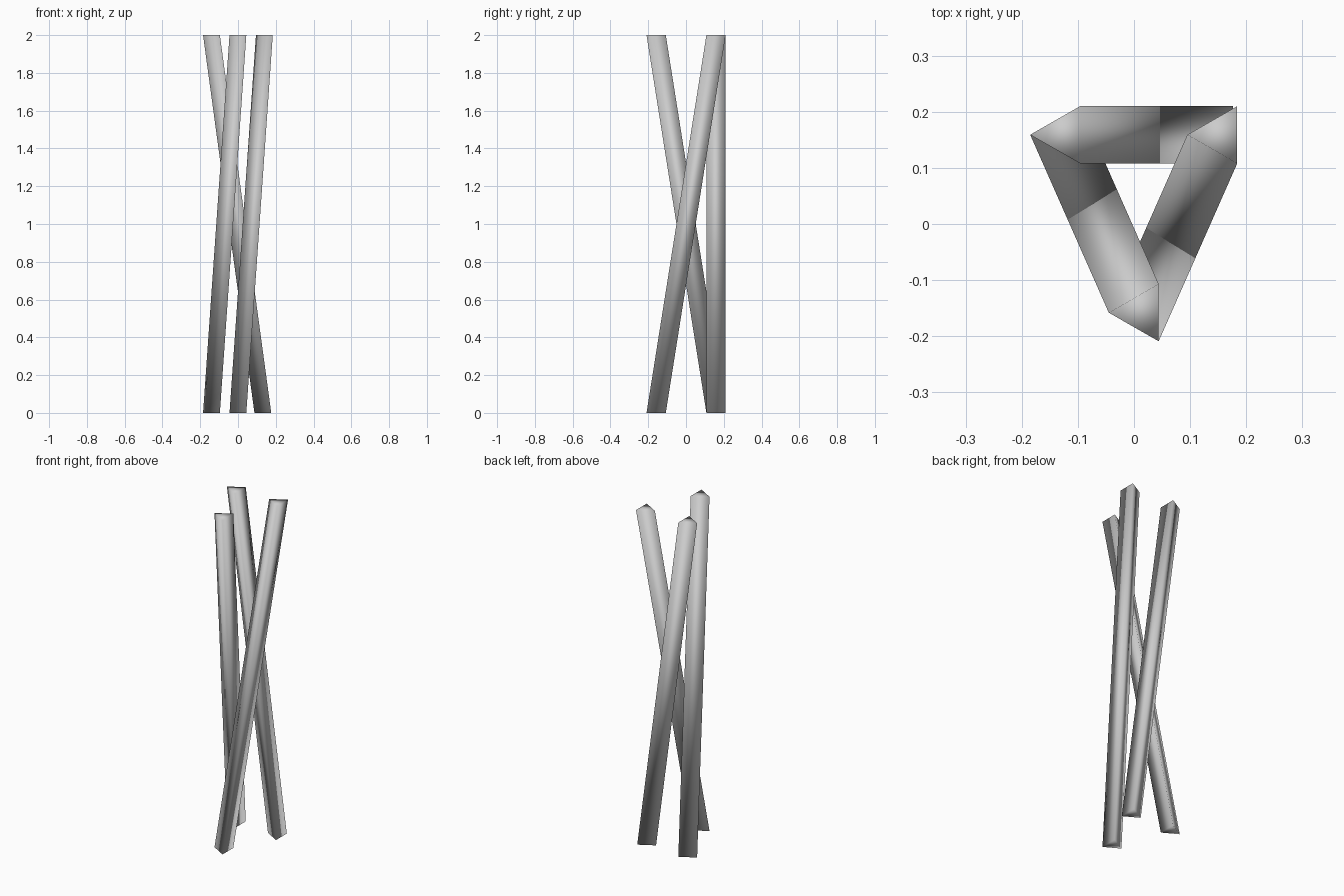
import bpy
import bmesh
from mathutils import Vector

if "Cube" in bpy.data.objects:
    bpy.data.objects.remove(bpy.data.objects["Cube"])

HEIGHT = 2.0
# triangular cross-section, apex pointing to -x
PROFILE = [(0, 0), (0.089, -0.051), (0.089, 0.051)]


def leaning_pole(name, bottom, top):
    """Triangular prism sheared from a floor point to a top point."""
    bm = bmesh.new()
    base = bm.faces.new([bm.verts.new((bottom[0] + x, bottom[1] + y, 0)) for x, y in PROFILE])
    result = bmesh.ops.extrude_face_region(bm, geom=[base], use_keep_orig=True)
    moved = [g for g in result["geom"] if isinstance(g, bmesh.types.BMVert)]
    shift = Vector((top[0] - bottom[0], top[1] - bottom[1], HEIGHT))
    bmesh.ops.translate(bm, verts=moved, vec=shift)
    bmesh.ops.recalc_face_normals(bm, faces=bm.faces)
    # soft shading all over, end caps included
    for f in bm.faces:
        f.smooth = True
    mesh = bpy.data.meshes.new(name)
    bm.to_mesh(mesh)
    bm.free()
    obj = bpy.data.objects.new(name, mesh)
    bpy.context.collection.objects.link(obj)


# apex positions of the three stations
LEFT, FRONT, RIGHT = (-0.185, 0.159), (-0.045, -0.158), (0.095, 0.159)

# each pole leans from one station to the next
leaning_pole("back_pole", (0.087, 0.159), LEFT)
leaning_pole("left_pole", LEFT, FRONT)
leaning_pole("right_pole", FRONT, RIGHT)
